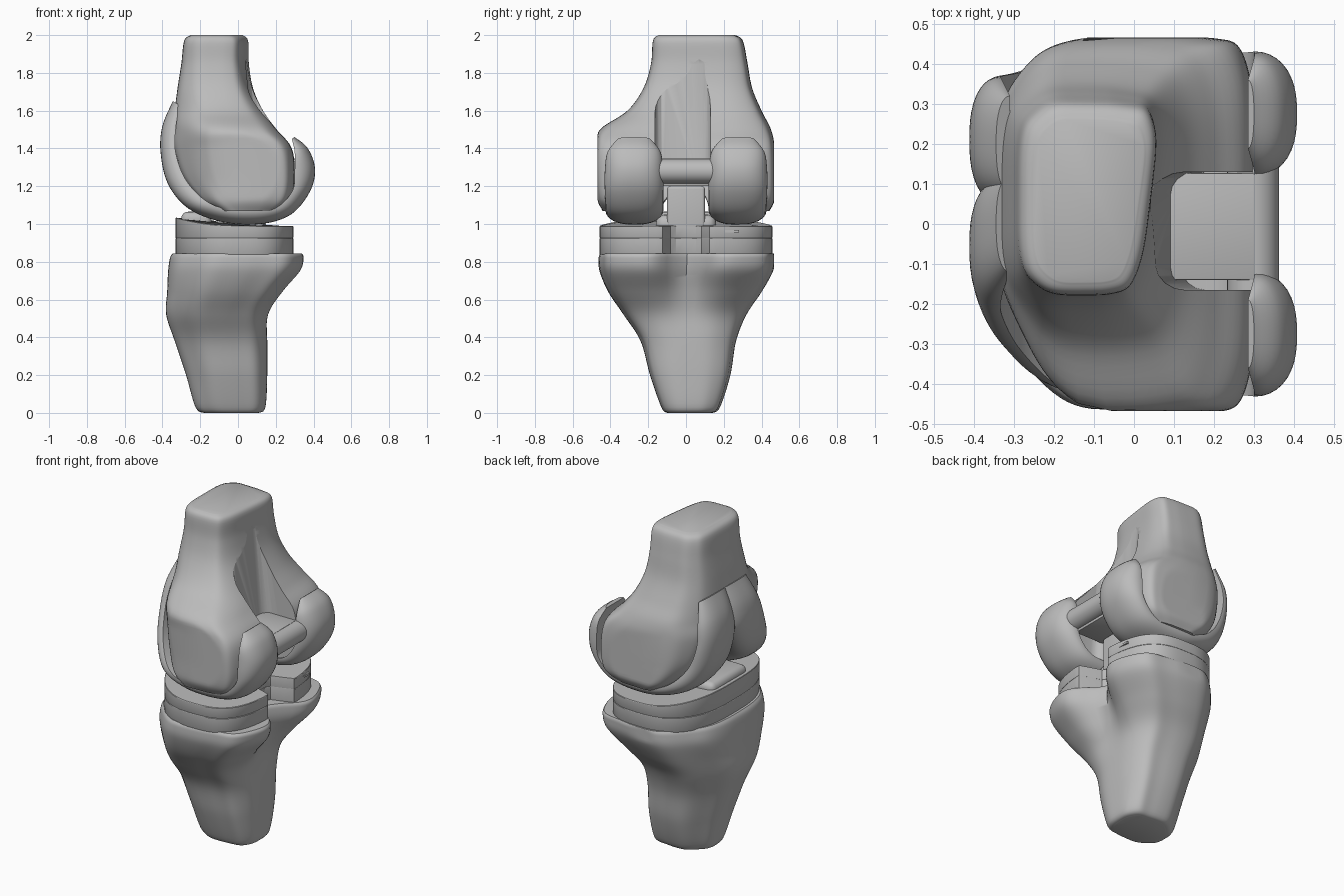
import bpy, bmesh, math
from mathutils import Vector

cube = bpy.data.objects.get("Cube")
if cube:
    bpy.data.objects.remove(cube)

grey = bpy.data.materials.new("light grey")
grey.use_nodes = True
grey.diffuse_color = (0.5, 0.5, 0.5, 1)
grey.node_tree.nodes["Principled BSDF"].inputs["Base Color"].default_value = (0.5, 0.5, 0.5, 1)


def finish(name, bm, angle=40):
    bmesh.ops.recalc_face_normals(bm, faces=bm.faces)
    mesh = bpy.data.meshes.new(name)
    bm.to_mesh(mesh)
    bm.free()
    mesh.materials.append(grey)
    ob = bpy.data.objects.new(name, mesh)
    bpy.context.collection.objects.link(ob)
    smooth(ob, angle)
    return ob


def activate(ob):
    bpy.ops.object.select_all(action='DESELECT')
    ob.select_set(True)
    bpy.context.view_layer.objects.active = ob


def smooth(ob, angle=40):
    activate(ob)
    bpy.ops.object.shade_smooth_by_angle(angle=math.radians(angle))


def spline(rows, steps):
    """Smooth interpolation through rows of parameters."""
    rows = [Vector(r) for r in rows]
    out = []
    for i in range(len(rows) - 1):
        a, b = rows[i], rows[i + 1]
        m0 = (b - rows[max(i - 1, 0)]) / 2
        m1 = (rows[min(i + 2, len(rows) - 1)] - a) / 2
        for k in range(steps):
            t = k / steps
            h = t * t * (3 - 2 * t)
            out.append(a.lerp(b, h) + m0 * t * (1 - t) ** 2 - m1 * t * t * (1 - t))
    return out + [rows[-1]]


def skin(bm, rings):
    """Join closed rings of points and cap both ends."""
    rings = [[bm.verts.new(p) for p in ring] for ring in rings]
    n = len(rings[0])
    for a, b in zip(rings, rings[1:]):
        for j in range(n):
            bm.faces.new((a[j], a[(j + 1) % n], b[(j + 1) % n], b[j]))
    bm.faces.new(rings[0])
    bm.faces.new(rings[-1])


def outline(z, x0, x1, y0, y1, taper=0, notch=0, skew=0, power=3, left_taper=1,
            width=0.12, sharp=2, ridge=0, n=128):
    """Rounded bone outline, narrowed to the front and notched at the back."""
    ring = []
    for j in range(n):
        a = math.tau * j / n
        c, s = math.cos(a), math.sin(a)
        u = math.copysign(abs(c) ** (2 / power), c)
        v = math.copysign(abs(s) ** (2 / power), s)
        x = (x0 + x1) / 2 + u * (x1 - x0) / 2
        y = (y0 + y1) / 2 + v * (y1 - y0) / 2
        y *= 1 - taper * (left_taper if y > 0 else 1) * max(0, -u) ** 2
        y *= 1 + ridge * math.cos(7 * a)
        if u > 0:
            x -= u * (notch * math.exp(-abs(y / width) ** sharp) + skew * (1 - v) / 2)
        ring.append((x, max(-0.468, min(0.466, y)), z))
    return ring


def box(name, lo, hi, bevel=0.0, segments=4):
    bm = bmesh.new()
    bmesh.ops.create_cube(bm, size=1)
    for v in bm.verts:
        v.co = [l + (h - l) * (c + 0.5) for l, h, c in zip(lo, hi, v.co)]
    if bevel:
        bmesh.ops.bevel(bm, geom=list(bm.edges), offset=bevel, segments=segments,
                        profile=0.5, affect='EDGES')
    return finish(name, bm)


def cut(ob, cutter):
    cutter.hide_render = True
    mod = ob.modifiers.new("cut", 'BOOLEAN')
    mod.operation, mod.object, mod.solver = 'DIFFERENCE', cutter, 'EXACT'
    activate(ob)
    bpy.ops.object.modifier_apply(modifier=mod.name)
    bpy.data.objects.remove(cutter)
    smooth(ob)


# Upper bone: z, front, back, right, left, front taper, back skew, squareness
femur_rows = [
    (1.07, -.12, .22, -.44, .44, 0, 0, 5),
    (1.13, -.20, .28, -.47, .47, .15, 0, 6),
    (1.25, -.29, .30, -.48, .475, .45, 0, 6.5),
    (1.40, -.335, .285, -.48, .47, .6, 0, 6),
    (1.50, -.34, .205, -.455, .45, .58, 0, 4.5),
    (1.60, -.335, .14, -.31, .40, .4, .02, 4),
    (1.72, -.32, .095, -.225, .35, .2, .05, 4),
    (1.85, -.30, .075, -.185, .325, .1, .06, 4),
    (1.97, -.285, .07, -.175, .30, .05, .06, 4.2),
    (2.00, -.25, .04, -.145, .26, 0, .06, 4.2)]
bm = bmesh.new()
skin(bm, [outline(*r[:6], skew=r[6], power=r[7], left_taper=.3, ridge=.012)
          for r in spline(femur_rows, 6)])
femur = finish("upper_bone", bm)
rear_notch = box("rear_notch", (.10, -.165, -.4), (.6, .13, .65), .06)
rear_notch.location.z = 1.25
rear_notch.rotation_euler.y = -.1
bpy.context.view_layer.update()
cut(femur, rear_notch)
cut(femur, box("lower_notch", (-.6, -.12, .8), (.6, .12, 1.2)))

# Lower bone: z, front, back, right, left, front taper, rear notch
tibia_rows = [
    (0.00, -.18, .11, -.10, .14, .2, 0),
    (0.03, -.225, .145, -.13, .18, .2, 0),
    (0.20, -.275, .155, -.19, .235, .24, 0),
    (0.38, -.335, .155, -.24, .265, .27, 0),
    (0.52, -.38, .17, -.33, .32, .27, .02),
    (0.64, -.375, .25, -.41, .40, .2, .08),
    (0.75, -.37, .345, -.455, .46, .14, .15),
    (0.82, -.36, .365, -.46, .47, .14, .17),
    (0.845, -.345, .355, -.45, .465, .14, .17)]
bm = bmesh.new()
skin(bm, [outline(*r, power=3.1, left_taper=1.9, ridge=.025) for r in spline(tibia_rows, 6)])
finish("lower_bone", bm, 50)


# Tray and bearing insert share one kidney outline
def plate(name, z0, z1, lip=0):
    bm = bmesh.new()
    rings = []
    for z, g in ((z0, -.001), (z0 + .002, 0), (z1 - .003, 0), (z1, -.002)):
        ring = outline(z, -.33 - g, .295 + g, -.457 - g, .457 + g, taper=.2,
                       notch=.15, power=3.2, width=.105, sharp=8, n=200)
        if z > z1 - .01:
            ring = [(x, y, h + lip * max(0, -x / .33) ** 2) for x, y, h in ring]
        rings.append(ring)
    skin(bm, rings)
    return finish(name, bm, 30)


plate("tray", .838, .926)
plate("bearing_insert", .926, .99, .045)
box("front_lip", (-.30, -.17, .95), (-.14, .17, 1.065), .035)
box("insert_post", (-.06, -.10, .95), (.145, .10, 1.2), .015)
box("post_foot", (-.12, -.16, .94), (.14, .16, 1.05), .045)
box("slot_mark", (.25, .17, .955), (.287, .28, .967))

# Resurfacing shell: outer x, z, inner x, z, inside and outside width, shift
shell_rows = [
    (-.345, 1.65, -.31, 1.63, -.02, .22, .10),
    (-.40, 1.52, -.33, 1.50, -.025, .27, .09),
    (-.41, 1.38, -.33, 1.38, -.02, .30, .07),
    (-.37, 1.21, -.28, 1.24, .03, .35, .03),
    (-.26, 1.08, -.18, 1.13, .11, .41, 0),
    (-.08, 1.01, -.06, 1.08, .12, .425, 0),
    (.12, 1.0, .12, 1.08, .12, .425, 0),
    (.28, 1.05, .22, 1.10, .12, .425, 0),
    (.38, 1.17, .29, 1.18, .12, .43, 0),
    (.408, 1.29, .30, 1.28, .12, .43, 0),
    (.37, 1.40, .30, 1.38, .135, .415, 0),
    (.30, 1.46, .285, 1.45, .19, .36, 0)]


def condyle(name, side):
    bm = bmesh.new()
    rings = []
    n = 20
    for ox, oz, ix, iz, near, far, shift in spline(shell_rows, 6):
        mid, half = (near + far) / 2, (far - near) / 2
        ring = []
        for k in range(n + 1):
            v = -math.cos(math.pi * k / n)
            f = .06 + .94 * math.sqrt(max(0, 1 - abs(v) ** 2.5))
            ring.append((ix + (ox - ix) * f, side * (mid + v * half) + shift, iz + (oz - iz) * f))
        ring.append((ix, side * far + shift, iz))
        ring.append((ix, side * near + shift, iz))
        rings.append(ring)
    skin(bm, rings)
    return finish(name, bm)


condyle("left_condyle_shell", 1)
condyle("right_condyle_shell", -1)

# Box roof and cross bar between the condyles
box("box_roof", (-.27, -.14, 1.20), (.302, .128, 1.347), .004, 2)
bpy.ops.mesh.primitive_cylinder_add(vertices=40, radius=.065, depth=.36, location=(.298, 0, 1.28),
                                    rotation=(math.pi / 2, 0, 0))
bar = bpy.context.object
bar.name = "cross_bar"
bar.data.materials.append(grey)
smooth(bar)
